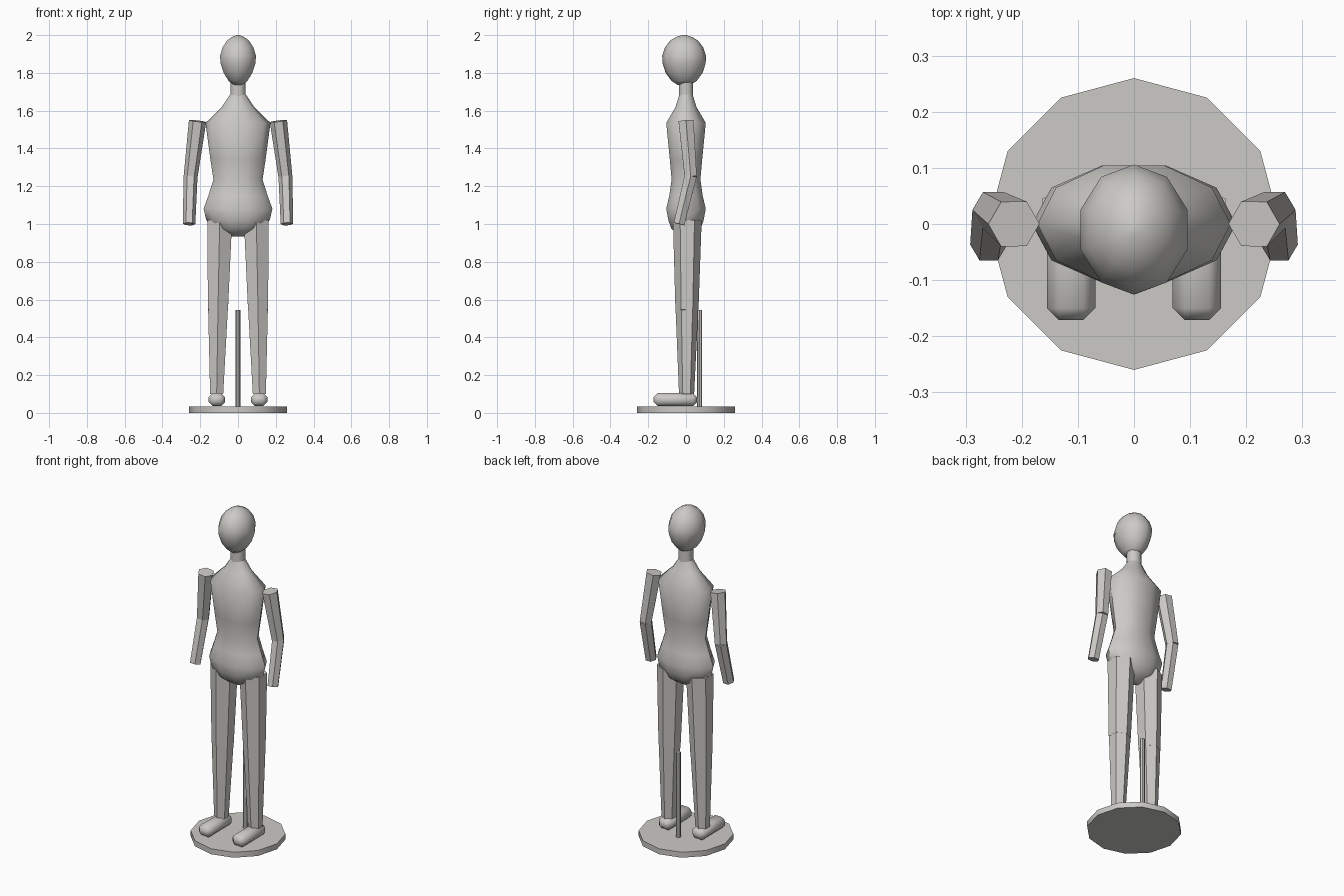
import bpy, bmesh, math
from mathutils import Vector

if "Cube" in bpy.data.objects:
    bpy.data.objects.remove(bpy.data.objects["Cube"])

grey = bpy.data.materials.new("warm_grey")
grey.diffuse_color = (0.6, 0.59, 0.565, 1)
grey.use_nodes = True
grey.node_tree.nodes["Principled BSDF"].inputs["Base Color"].default_value = grey.diffuse_color


def finish(name, bm, angle=44):
    bmesh.ops.recalc_face_normals(bm, faces=bm.faces)
    mesh = bpy.data.meshes.new(name)
    bm.to_mesh(mesh)
    bm.free()
    mesh.materials.append(grey)
    ob = bpy.data.objects.new(name, mesh)
    bpy.context.collection.objects.link(ob)
    bpy.ops.object.select_all(action='DESELECT')
    ob.select_set(True)
    bpy.context.view_layer.objects.active = ob
    bpy.ops.object.shade_smooth_by_angle(angle=math.radians(angle))
    return ob


def skin(bm, rings):
    for a, b in zip(rings, rings[1:]):
        n = len(a)
        for i in range(n):
            bm.faces.new((a[i], a[(i + 1) % n], b[(i + 1) % n], b[i]))
    bm.faces.new(rings[0][::-1])
    bm.faces.new(rings[-1])


def loft(name, sections, sides, turn=0.0, angle=44):
    """Closed body from horizontal sections (z, half width, half depth, y centre)."""
    bm = bmesh.new()
    rings = []
    for z, rx, ry, yc in sections:
        angles = [math.radians(turn) + math.tau * i / sides for i in range(sides)]
        rings.append([bm.verts.new((rx * math.cos(t), yc + ry * math.sin(t), z)) for t in angles])
    skin(bm, rings)
    return finish(name, bm, angle)


def limb(name, start, end, r1, r2, turn):
    """Tapered six-sided bar between two points."""
    a, b = Vector(start), Vector(end)
    rot = Vector((0, 0, -1)).rotation_difference(b - a)
    bm = bmesh.new()
    rings = []
    for p, r in ((a, r1), (b, r2)):
        angles = [math.radians(turn) + math.tau * i / 6 for i in range(6)]
        rings.append([bm.verts.new(p + rot @ Vector((r * math.cos(t), r * math.sin(t), 0))) for t in angles])
    skin(bm, rings)
    return finish(name, bm)


# Stand
loft("base_disc", [(0, .26, .26, 0), (.033, .26, .26, 0)], 12)
loft("support_rod", [(.03, .013, .013, .072), (.545, .013, .013, .072)], 8)

# Torso, from crotch to collar
loft("torso", [
    (.935, .04, .025, 0), (.975, .125, .082, 0), (1.02, .168, .098, 0),
    (1.08, .182, .11, 0), (1.15, .157, .093, 0), (1.235, .13, .08, 0),
    (1.34, .146, .09, 0), (1.535, .172, .11, 0), (1.62, .085, .058, 0),
    (1.685, .042, .037, 0)], 10, angle=50)
loft("neck", [(1.65, .041, .039, 0), (1.77, .041, .039, 0)], 10)

# Egg-shaped head
loft("head", [
    (1.737, .026, .035, -.01), (1.757, .052, .066, -.01), (1.80, .080, .098, -.01),
    (1.85, .097, .114, -.01), (1.89, .100, .116, -.01), (1.935, .086, .101, -.01),
    (1.97, .062, .075, -.01), (1.99, .034, .042, -.01), (2.0, .008, .01, -.01)],
    10, turn=90, angle=50)

# Paired limbs and feet
for s, side in ((-1, "right"), (1, "left")):
    limb(side + "_upper_arm", (s * .214, 0, 1.545), (s * .251, .025, 1.25), .046, .037, 0)
    limb(side + "_forearm", (s * .251, .025, 1.255), (s * .259, -.037, 1.0), .037, .033, 0)
    limb(side + "_thigh", (s * .097, .007, 1.02), (s * .106, .005, .545), .076, .061, 30)
    limb(side + "_shin", (s * .106, .005, .545), (s * .113, .003, .10), .060, .040, 30)
    bm = bmesh.new()
    bmesh.ops.create_cube(bm, size=1)
    for v in bm.verts:
        v.co = Vector((v.co.x * .086 + s * .112, v.co.y * .23 - .056, v.co.z * .068 + .07))
    bmesh.ops.bevel(bm, geom=bm.edges[:], offset=.021, segments=1, affect='EDGES')
    finish(side + "_foot", bm, 50)
